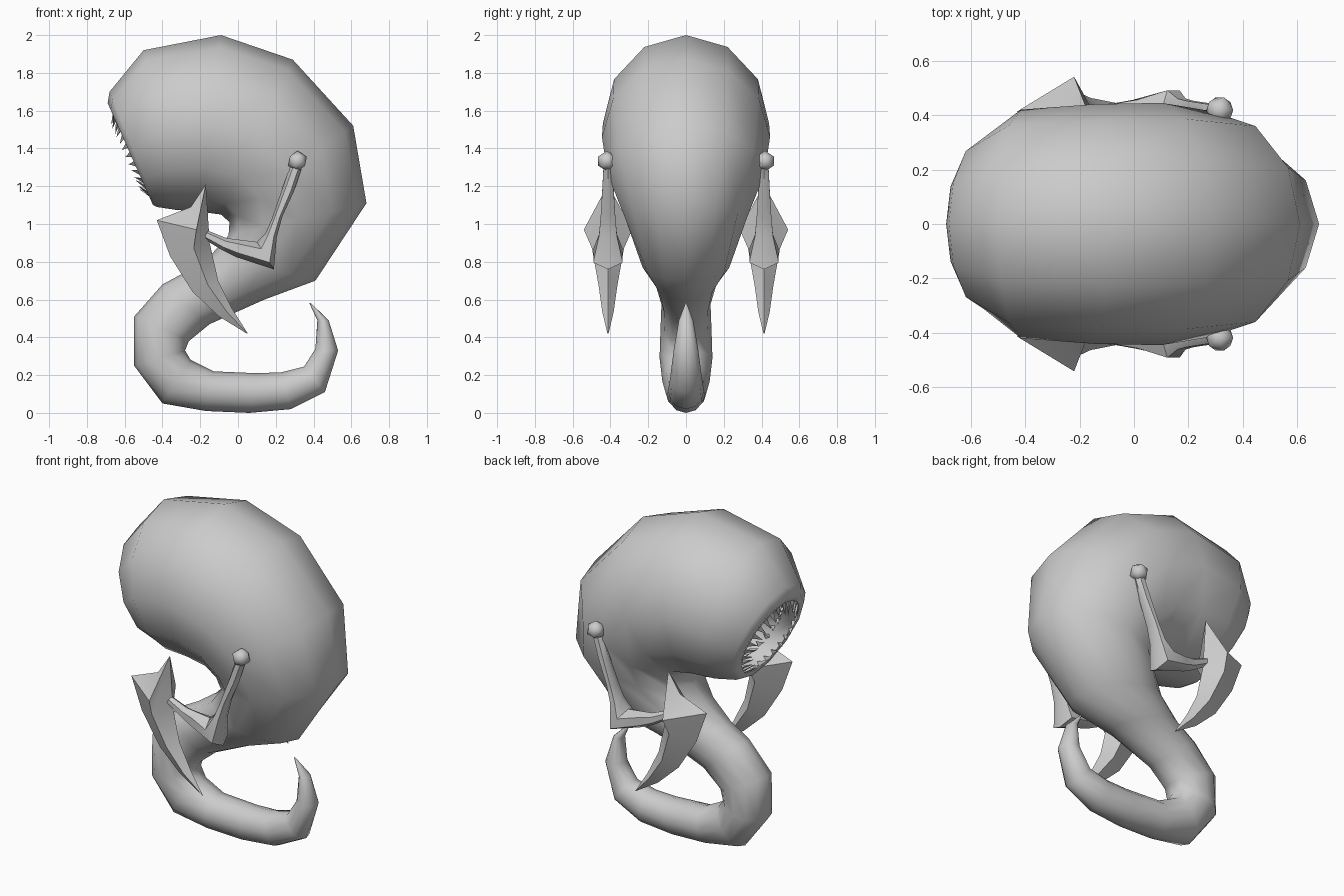
import bpy, bmesh, math
from mathutils import Vector

if "Cube" in bpy.data.objects:
    bpy.data.objects.remove(bpy.data.objects["Cube"])

skin = bpy.data.materials.new("grey skin")
skin.diffuse_color = (0.6, 0.6, 0.6, 1)
skin.use_nodes = True
skin.node_tree.nodes["Principled BSDF"].inputs["Base Color"].default_value = skin.diffuse_color


def finish(bm, name, angle):
    bmesh.ops.recalc_face_normals(bm, faces=bm.faces)
    me = bpy.data.meshes.new(name)
    bm.to_mesh(me)
    bm.free()
    me.materials.append(skin)
    ob = bpy.data.objects.new(name, me)
    bpy.context.collection.objects.link(ob)
    bpy.ops.object.select_all(action='DESELECT')
    ob.select_set(True)
    bpy.context.view_layer.objects.active = ob
    bpy.ops.object.shade_smooth_by_angle(angle=math.radians(angle))
    return ob


def sweep(bm, rings, sides, y=0.0):
    """Skin elliptical rings, each given by two opposite points (x, z) and a half width in y."""
    loops = []
    for ax, az, bx, bz, w in rings:
        c = Vector(((ax + bx) / 2, y, (az + bz) / 2))
        r = Vector(((ax - bx) / 2, 0, (az - bz) / 2))
        loops.append([bm.verts.new(c + r * math.cos(t) + Vector((0, w * math.sin(t), 0)))
                      for t in (2 * math.pi * i / sides for i in range(sides))])
    for a, b in zip(loops, loops[1:]):
        for i in range(sides):
            j = (i + 1) % sides
            bm.faces.new((a[i], a[j], b[j], b[i]))
    bm.faces.new(loops[0])
    bm.faces.new(loops[-1])


# Body: mouth cavity, bulbous head, then a tapering curled tail
body = [
    (-0.40, 1.50, -0.27, 1.21, 0.14),
    (-0.55, 1.56, -0.38, 1.16, 0.20),
    (-0.665, 1.60, -0.465, 1.135, 0.235),
    (-0.69, 1.64, -0.45, 1.10, 0.275),
    (-0.68, 1.70, -0.43, 1.09, 0.31),
    (-0.50, 1.92, -0.33, 1.075, 0.42),
    (-0.09, 2.00, -0.20, 1.065, 0.44),
    (0.29, 1.87, -0.09, 1.05, 0.445),
    (0.61, 1.52, -0.045, 1.01, 0.415),
    (0.68, 1.11, -0.05, 0.94, 0.32),
    (0.41, 0.70, -0.14, 0.84, 0.23),
    (0.14, 0.60, -0.27, 0.75, 0.16),
    (-0.15, 0.47, -0.40, 0.68, 0.13),
    (-0.26, 0.38, -0.55, 0.51, 0.135),
    (-0.28, 0.33, -0.55, 0.25, 0.14),
    (-0.25, 0.28, -0.40, 0.05, 0.125),
    (-0.13, 0.22, -0.17, 0.01, 0.11),
    (0.10, 0.21, 0.06, 0.00, 0.10),
    (0.23, 0.215, 0.28, 0.02, 0.095),
    (0.35, 0.245, 0.46, 0.11, 0.085),
    (0.41, 0.34, 0.53, 0.33, 0.065),
    (0.42, 0.49, 0.48, 0.49, 0.038),
    (0.378, 0.58, 0.384, 0.583, 0.003),
]
bm = bmesh.new()
sweep(bm, body, 12)
finish(bm, "body", 65)

# Teeth: two rows of thin spikes around the mouth, leaning inwards
up = Vector((-0.4, 0, 0.917))
side = Vector((0, 1, 0))
out = Vector((-0.917, 0, -0.4))
bm = bmesh.new()
for count, radius, depth, length in ((28, 0.245, 0.0, 0.075), (22, 0.215, -0.08, 0.08)):
    centre = Vector((-0.565, 0, 1.368)) + out * depth
    for i in range(count):
        t = 2 * math.pi * i / count
        radial = up * math.cos(t) + side * math.sin(t)
        tangent = side * math.cos(t) - up * math.sin(t)
        root = centre + radial * radius
        tip = root - radial * length * (0.8 + 0.2 * (i % 2)) + out * 0.035
        base = [bm.verts.new(root + tangent * 0.016), bm.verts.new(root - tangent * 0.016),
                bm.verts.new(root - out * 0.03)]
        point = bm.verts.new(tip)
        bm.faces.new(base)
        for k in range(3):
            bm.faces.new((base[k], base[(k + 1) % 3], point))
finish(bm, "teeth", 30)

# Arm rings from shoulder to elbow to wrist
arm = [
    (0.275, 1.30, 0.335, 1.29, 0.028),
    (0.235, 1.19, 0.295, 1.17, 0.035),
    (0.18, 1.03, 0.235, 1.04, 0.045),
    (0.145, 0.95, 0.205, 0.93, 0.055),
    (0.10, 0.905, 0.19, 0.76, 0.09),
    (0.02, 0.915, -0.01, 0.825, 0.05),
    (-0.06, 0.925, -0.08, 0.86, 0.035),
    (-0.16, 0.965, -0.18, 0.92, 0.025),
]
# Claw blade rings: front edge, back edge and half thickness
claw = [
    (-0.43, 1.02, -0.165, 1.10, 0.0),
    (-0.36, 0.83, -0.15, 0.90, 0.085),
    (-0.24, 0.64, -0.105, 0.70, 0.05),
    (-0.10, 0.51, -0.03, 0.55, 0.03),
    (0.047, 0.42, 0.052, 0.42, 0.003),
]


def build_claw(bm, y):
    loops = []
    for k, (fx, fz, bx, bz, w) in enumerate(claw):
        mx, mz = fx * 0.4 + bx * 0.6, fz * 0.4 + bz * 0.6
        if k == 0:  # flared head with a raised back horn
            bx, bz, mx, mz, w = -0.17, 1.21, -0.22, 0.97, 0.128
        loops.append([bm.verts.new(p) for p in
                      ((fx, y, fz), (mx, y + w, mz), (bx, y, bz), (mx, y - w, mz))])
    for a, b in zip(loops, loops[1:]):
        for i in range(4):
            j = (i + 1) % 4
            bm.faces.new((a[i], a[j], b[j], b[i]))
    top = bm.verts.new((-0.25, y, 1.09))
    for i in range(4):
        bm.faces.new((loops[0][i], loops[0][(i + 1) % 4], top))
    bm.faces.new(loops[-1])


for s, label in ((-1, "front"), (1, "back")):
    y = 0.413 * s
    bm = bmesh.new()
    sweep(bm, arm, 6, y)
    finish(bm, label + "_arm", 50)

    bm = bmesh.new()
    build_claw(bm, y)
    finish(bm, label + "_claw", 40)

    # Knob at the shoulder
    bm = bmesh.new()
    bmesh.ops.create_icosphere(bm, subdivisions=1, radius=0.055)
    bmesh.ops.translate(bm, verts=bm.verts, vec=(0.315, 0.418 * s, 1.333))
    finish(bm, label + "_shoulder", 50)
